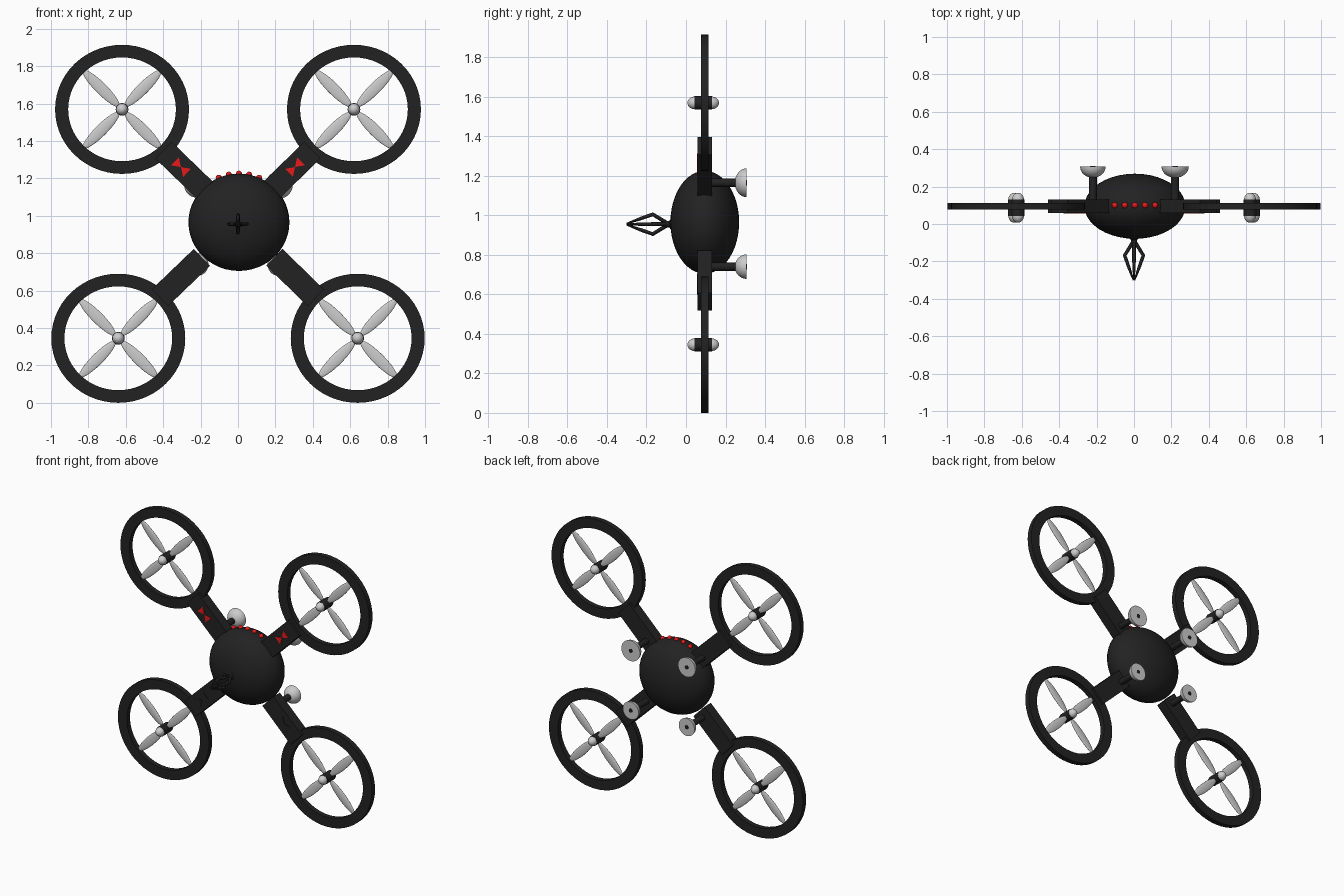
import bpy, bmesh, math
from mathutils import Vector, Matrix

if "Cube" in bpy.data.objects:
    bpy.data.objects.remove(bpy.data.objects["Cube"])


def material(name, rgb):
    m = bpy.data.materials.new(name)
    m.diffuse_color = (*rgb, 1)
    m.use_nodes = True
    m.node_tree.nodes["Principled BSDF"].inputs["Base Color"].default_value = m.diffuse_color
    return m


DARK = material("dark", (0.016, 0.016, 0.017))
RED = material("red", (0.8, 0.01, 0.01))
YC = 0.095                                  # middle plane of the frame
BODY = Vector((0.005, YC, 0.965))


def finish(name, bm, mat=None):
    bmesh.ops.remove_doubles(bm, verts=bm.verts, dist=1e-5)
    bmesh.ops.recalc_face_normals(bm, faces=bm.faces)
    me = bpy.data.meshes.new(name)
    bm.to_mesh(me)
    bm.free()
    ob = bpy.data.objects.new(name, me)
    bpy.context.collection.objects.link(ob)
    if mat:
        me.materials.append(mat)
    bpy.ops.object.select_all(action='DESELECT')
    bpy.context.view_layer.objects.active = ob
    ob.select_set(True)
    bpy.ops.object.shade_smooth_by_angle(angle=math.radians(35))
    return ob


def lathe(name, profile, loc, mat=None, sx=1, sz=1, n=32, closed=False):
    """Turn (radius, y) points around the y axis."""
    bm = bmesh.new()
    rows = [[bm.verts.new((loc[0] + r * sx * math.cos(2 * math.pi * i / n), loc[1] + y,
                           loc[2] + r * sz * math.sin(2 * math.pi * i / n)))
             for i in range(n)] for r, y in profile]
    pairs = list(zip(rows, rows[1:])) + ([(rows[-1], rows[0])] if closed else [])
    for a, b in pairs:
        for i in range(n):
            j = (i + 1) % n
            bm.faces.new((a[i], a[j], b[j], b[i]))
    return finish(name, bm, mat)


def ellipsoid(name, loc, size, mat=None, angle=0, u=24, v=14):
    bm = bmesh.new()
    mx = (Matrix.Translation(loc) @ Matrix.Rotation(angle, 4, 'Y')
          @ Matrix.Diagonal((*size, 1)))
    bmesh.ops.create_uvsphere(bm, u_segments=u, v_segments=v, radius=1, matrix=mx)
    return finish(name, bm, mat)


def dome(r, h, y0, sign):
    return [(r * math.cos(t), y0 + sign * h * math.sin(t))
            for t in [math.pi / 2 * k / 8 for k in range(9)]]


# Main body
ellipsoid("body", BODY, (0.27, 0.174, 0.26), DARK, u=40, v=24)

for side in (-1, 1):
    for level, rx, rz in (("upper", 0.62, 1.569), ("lower", 0.64, 0.345)):
        tag = level + ("_left" if side < 0 else "_right")
        c = Vector((side * rx, YC, rz))

        # Rotor guard ring
        lathe("guard_ring_" + tag, [(0.288, -0.018), (0.358, -0.018), (0.358, 0.018),
              (0.288, 0.018)], c, DARK, sz=0.345 / 0.358, n=56, closed=True)

        # Rotor hub with domed ends
        hub = c + Vector((0, -0.008, 0))
        lathe("hub_" + tag, [(0, -0.045), (0.034, -0.045), (0.034, 0.045), (0, 0.045)],
              hub, DARK, n=20)
        for s, end in ((-1, "front"), (1, "back")):
            lathe(f"hub_cap_{end}_{tag}", [(0, s * 0.04)] + dome(0.032, 0.038, s * 0.042, s),
                  hub, n=20)

        # Four petal-shaped blades
        for k in range(4):
            a = math.radians(45 + 90 * k)
            mid = c + 0.158 * Vector((math.cos(a), 0, math.sin(a)))
            ellipsoid(f"blade_{k + 1}_{tag}", mid, (0.137, 0.008, 0.031), angle=-a, u=20, v=12)

        # Arm from the body to the ring
        d = (c - BODY)
        d.y = 0
        d.normalize()
        ang = math.atan2(d.z, d.x)
        mid = Vector((side * (0.287 if level == "upper" else 0.305), YC,
                      1.243 if level == "upper" else 0.67))
        bm = bmesh.new()
        bmesh.ops.create_cube(bm, size=1, matrix=Matrix.Translation(mid)
                              @ Matrix.Rotation(-ang, 4, 'Y')
                              @ Matrix.Diagonal((0.31, 0.072, 0.125, 1)))
        finish("arm_" + tag, bm, DARK)

        # Bow-tie marking on the arm front
        w = Vector((-d.z, 0, d.x))
        m = mid + d * 0.025 + Vector((0, -0.034, 0))
        bm = bmesh.new()
        for s in (-1, 1):
            tri = [m, m + d * s * 0.045 + w * 0.03, m + d * s * 0.045 - w * 0.03]
            f = bm.faces.new([bm.verts.new(p) for p in tri])
            ext = bmesh.ops.extrude_face_region(bm, geom=[f])
            for v in ext["geom"]:
                if isinstance(v, bmesh.types.BMVert):
                    v.co.y -= 0.005
        finish("marking_" + tag, bm, RED if level == "upper" else DARK)

        # Rear thruster: stalk and cup with a flat back
        r = 0.068 if level == "upper" else 0.062
        if tag == "upper_right":
            r = 0.073
        pod = Vector((side * 0.22, 0, 1.165 if level == "upper" else 0.74))
        lathe("thruster_stalk_" + tag, [(0, 0.1), (0.021, 0.1), (0.021, 0.26), (0.014, 0.265),
              (0.014, 0.309), (0, 0.309)], pod, DARK, n=16)
        lathe("thruster_cup_" + tag, [(0, 0.307)] + dome(r, 0.06, 0.307, -1), pod, n=28)

# Row of red lights on top
for i in range(5):
    x = 0.005 + (i - 2) * 0.054
    z = BODY.z + 0.26 * math.sqrt(1 - ((x - BODY.x) / 0.27) ** 2)
    ellipsoid(f"light_{i + 1}", (x, 0.1, z), (0.016,) * 3, RED, u=16, v=10)

# Front gripper: stem and four bent fingers
G = Vector((0, 0, 0.955))
lathe("gripper_stem", [(0, -0.12), (0.012, -0.12), (0.016, -0.1), (0.016, -0.085),
      (0.024, -0.08), (0.024, -0.05), (0, -0.05)], G, DARK, n=16)
for k in range(4):
    a = k * math.pi / 2
    out = Vector((math.cos(a), 0, math.sin(a)))
    cu = bpy.data.curves.new(f"gripper_finger_{k + 1}", 'CURVE')
    cu.dimensions = '3D'
    cu.bevel_depth = 0.01
    cu.bevel_resolution = 0
    cu.use_fill_caps = True
    sp = cu.splines.new('POLY')
    path = [(0.008, -0.1, 1), (0.05, -0.168, 1), (0.03, -0.225, 0.9), (0.003, -0.3, 0.4)]
    sp.points.add(len(path) - 1)
    for p, (r, y, t) in zip(sp.points, path):
        q = G + out * r
        p.co = (q.x, y, q.z, 1)
        p.radius = t
    cu.materials.append(DARK)
    bpy.context.collection.objects.link(bpy.data.objects.new(cu.name, cu))
